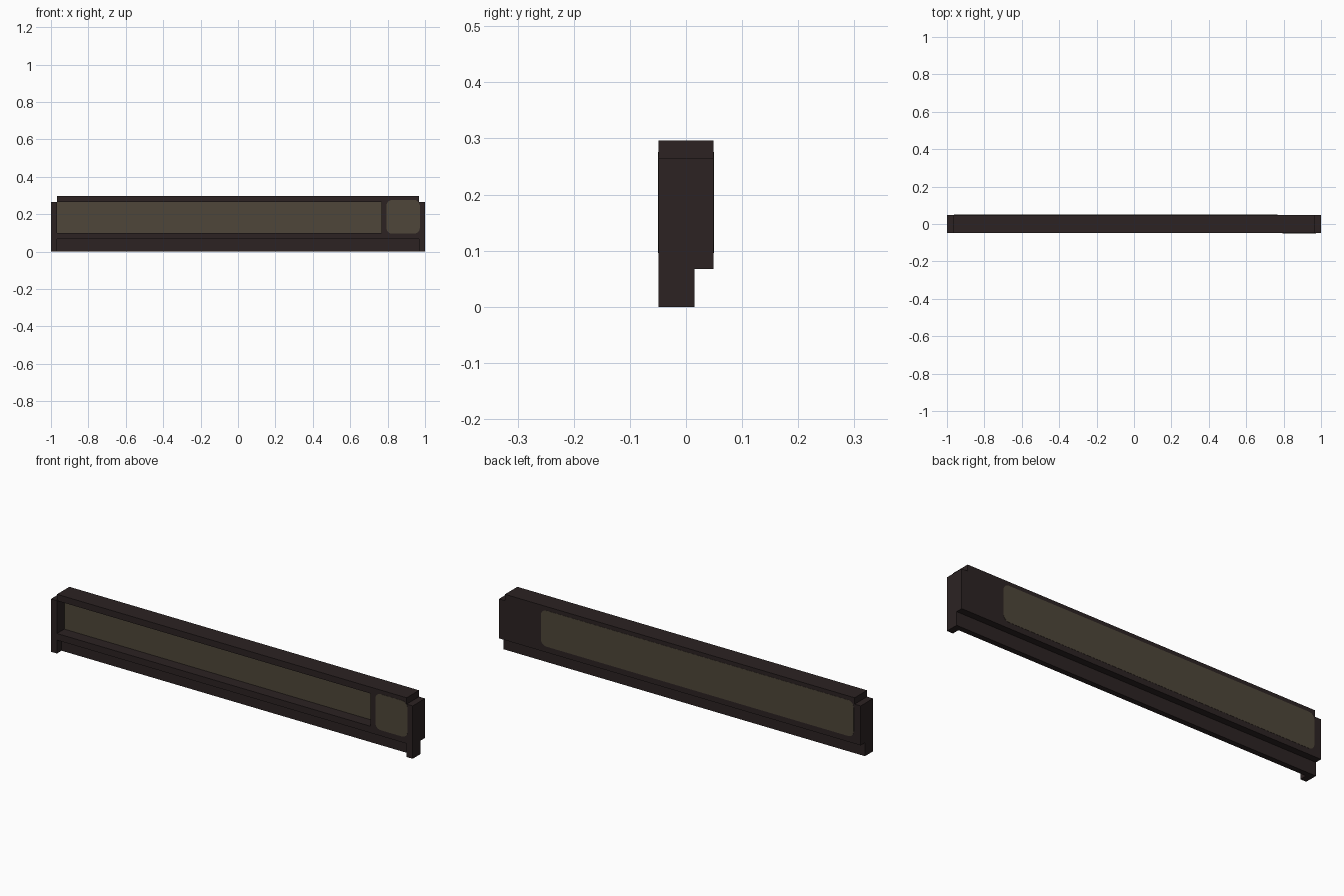
import bpy, bmesh, math

cube = bpy.data.objects.get("Cube")
if cube:
    bpy.data.objects.remove(cube, do_unlink=True)


def material(name, rgb):
    m = bpy.data.materials.new(name)
    m.use_nodes = True
    m.diffuse_color = (*rgb, 1)
    m.node_tree.nodes["Principled BSDF"].inputs["Base Color"].default_value = (*rgb, 1)
    return m


DARK = material("dark brown frame", (0.025, 0.0165, 0.0165))
PANE = material("smoky olive panel", (0.077, 0.061, 0.041))


def prism(name, points, offset, mat):
    """Extrude a closed outline of 3D points along an offset vector."""
    bm = bmesh.new()
    face = bm.faces.new([bm.verts.new(p) for p in points])
    new = bmesh.ops.extrude_face_region(bm, geom=[face])["geom"]
    bmesh.ops.translate(bm, vec=offset,
                        verts=[v for v in new if isinstance(v, bmesh.types.BMVert)])
    bmesh.ops.recalc_face_normals(bm, faces=bm.faces)
    mesh = bpy.data.meshes.new(name)
    bm.to_mesh(mesh)
    bm.free()
    mesh.materials.append(mat)
    obj = bpy.data.objects.new(name, mesh)
    bpy.context.collection.objects.link(obj)
    return obj


def box(name, x, y, z, mat=DARK):
    outline = [(x[0], y[0], z[0]), (x[1], y[0], z[0]), (x[1], y[0], z[1]), (x[0], y[0], z[1])]
    return prism(name, outline, (0, y[1] - y[0], 0), mat)


def rounded_plate(name, x, y, z, radius, mat=PANE, steps=6):
    outline = []
    corners = [(x[1] - radius, z[1] - radius), (x[0] + radius, z[1] - radius),
               (x[0] + radius, z[0] + radius), (x[1] - radius, z[0] + radius)]
    for i, (cx, cz) in enumerate(corners):
        for s in range(steps + 1):
            a = math.pi / 2 * (i + s / steps)
            outline.append((cx + radius * math.cos(a), y[0], cz + radius * math.sin(a)))
    return prism(name, outline, (0, y[1] - y[0], 0), mat)


D = 0.049          # half depth
INNER = 0.967      # inner face of the end caps
STEP = 0.067       # height of the rear notch
SPLIT = 0.768      # right edge of the long opening
HEAD = 0.264       # underside of the top rail

# End caps with the notch at the lower back
notched = [(-D, 0), (0.015, 0), (0.015, STEP), (D, STEP), (D, HEAD), (-D, HEAD)]
for name, start in (("right_end_cap", -1.0), ("left_end_cap", INNER)):
    prism(name, [(start, y, z) for y, z in notched], (1 - INNER, 0, 0), DARK)

# Rails, recessed foot and solid block beside the opening
span = (-INNER, INNER)
box("top_rail", span, (-D, D), (HEAD, 0.296))
box("middle_rail", span, (-D, D), (STEP, 0.1))
box("bottom_rail", span, (-0.012, 0.015), (0, STEP))
box("end_block", (SPLIT, INNER), (-D, D), (0.1, HEAD))
box("back_wall", (-INNER, SPLIT), (0.012, D), (0.1, HEAD))

# Panels: recessed long one, small front one and long back one
box("front_long_panel", (-INNER, SPLIT), (0.009, 0.012), (0.1, HEAD), PANE)
rounded_plate("front_small_panel", (0.794, 0.972), (-D - 0.001, -D + 0.002), (0.096, 0.276), 0.03)
rounded_plate("back_long_panel", (-0.962, SPLIT), (D - 0.002, D + 0.001), (0.096, 0.276), 0.03)
